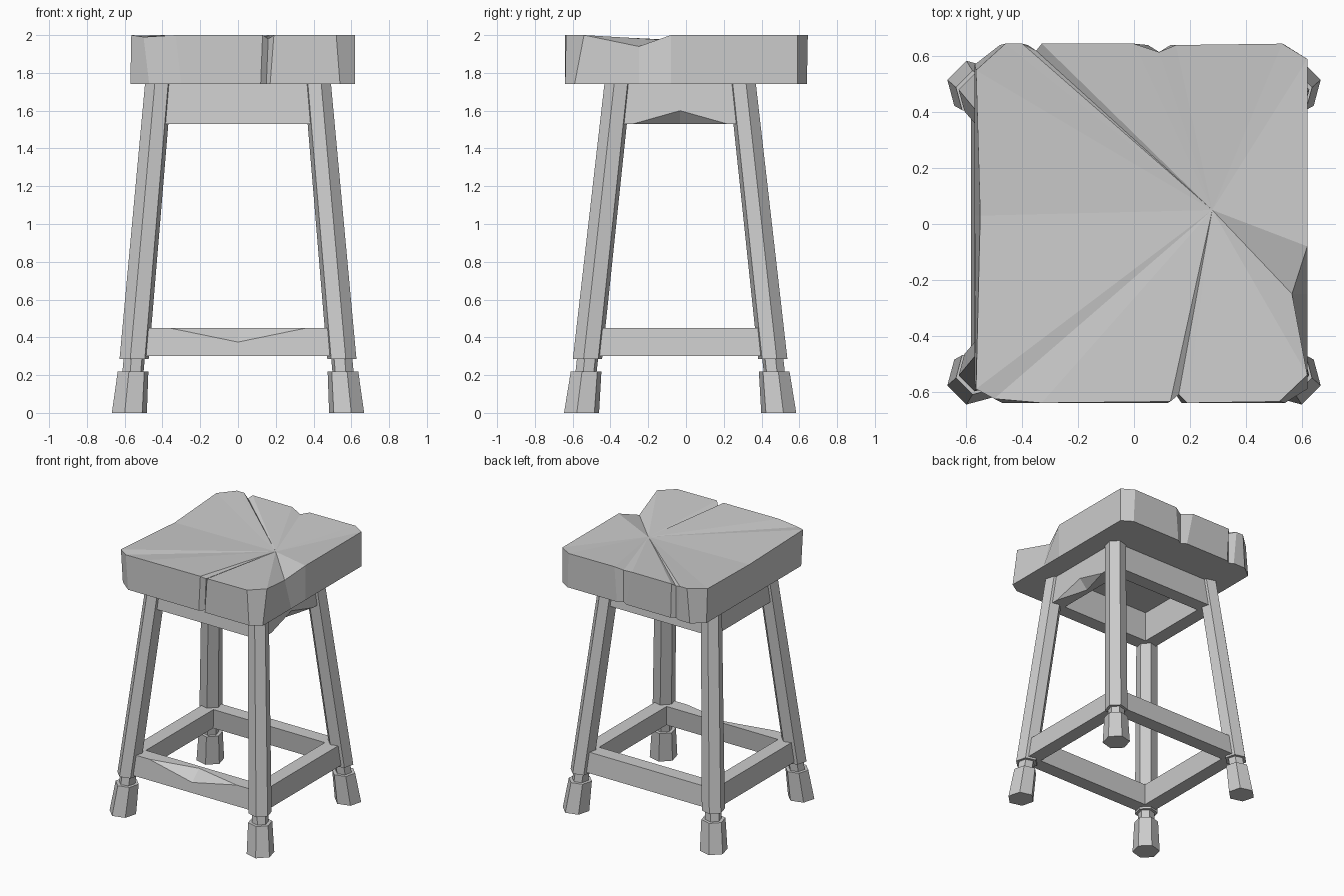
import bpy, bmesh, math
from mathutils import Vector

cube = bpy.data.objects.get("Cube")
if cube:
    bpy.data.objects.remove(cube, do_unlink=True)

grey = bpy.data.materials.new("grey wood")
grey.use_nodes = True
colour = (0.6, 0.6, 0.6, 1)
grey.diffuse_color = colour
grey.node_tree.nodes["Principled BSDF"].inputs["Base Color"].default_value = colour


def finish(bm, name):
    bmesh.ops.remove_doubles(bm, verts=bm.verts, dist=0.0005)
    bmesh.ops.recalc_face_normals(bm, faces=bm.faces)
    mesh = bpy.data.meshes.new(name)
    bm.to_mesh(mesh)
    bm.free()
    mesh.materials.append(grey)
    obj = bpy.data.objects.new(name, mesh)
    bpy.context.collection.objects.link(obj)
    return obj


def loft(name, rings):
    """Bridge equal-length closed rings and cap both ends."""
    bm = bmesh.new()
    rows = [[bm.verts.new(p) for p in ring] for ring in rings]
    n = len(rows[0])
    for low, high in zip(rows, rows[1:]):
        for i in range(n):
            j = (i + 1) % n
            bm.faces.new((low[i], low[j], high[j], high[i]))
    bm.faces.new(rows[0][::-1])
    bm.faces.new(rows[-1])
    return finish(bm, name)


def axis_point(sx, sy, z, out=0.0):
    """Point on a splayed leg axis, optionally shifted outward on both axes."""
    return Vector((sx * (0.575 - 0.088 * z + out),
                   sy * (0.522 - 0.11 * z + out) - 0.031, z))


def hexagon(sx, sy, z, radius):
    centre = axis_point(sx, sy, z)
    start = math.atan2(sy, sx) + math.pi / 6
    return [centre + radius * Vector((math.cos(start + k * math.pi / 3),
                                      math.sin(start + k * math.pi / 3), 0))
            for k in range(6)]


# Legs with narrow ankles and block feet
for sy, end in ((-1, "front"), (1, "back")):
    for sx, side in ((1, "left"), (-1, "right")):
        for part, low, r_low, high, r_high in (("leg", 0.285, 0.08, 1.75, 0.073),
                                               ("ankle", 0.2, 0.058, 0.3, 0.058),
                                               ("foot", 0, 0.096, 0.22, 0.084)):
            loft(f"{end}_{side}_{part}",
                 [hexagon(sx, sy, low, r_low), hexagon(sx, sy, high, r_high)])


def rail(name, a, b, low, high, top_chip=0.0, bottom_chip=0.0):
    """Mitred rail between two leg corners, optionally chipped on an outer edge."""
    outer, inner = 0.035, -0.07

    def corner(t, z, out):
        return axis_point(*a, z, out).lerp(axis_point(*b, z, out), t)

    rings = []
    for t in (0, 0.18, 0.5, 0.82, 1):
        up, down = (top_chip, bottom_chip) if t == 0.5 else (0, 0)
        rings.append([corner(t, low, inner), corner(t, low, outer - down),
                      corner(t, low + down, outer), corner(t, high - up, outer),
                      corner(t, high, outer - up), corner(t, high, inner)])
    loft(name, rings)


# Stretchers near the floor and aprons below the seat
sides = {"front": ((-1, -1), (1, -1)), "left": ((1, -1), (1, 1)),
         "back": ((1, 1), (-1, 1)), "right": ((-1, 1), (-1, -1))}
for side, (a, b) in sides.items():
    rail(side + "_stretcher", a, b, 0.3, 0.45, top_chip=0.075 if side == "front" else 0)
    rail(side + "_apron", a, b, 1.53, 1.75, bottom_chip=0.07 if side == "left" else 0)

# Seat slab: bottom x, y then top x, y, z, with worn corners and split edges
outline = (
    (-.57, -.56, -.565, -.59, 2), (-.47, -.64, -.5, -.625, 1.99),
    (-.3, -.64, -.33, -.64, 2), (.12, -.64, .13, -.635, 2),
    (.15, -.61, .16, -.61, 1.98), (.17, -.64, .19, -.64, 2),
    (.54, -.64, .52, -.635, 2), (.62, -.59, .62, -.54, 2),
    (.62, -.25, .565, -.25, 1.94), (.62, -.08, .62, -.08, 2),
    (.62, .59, .62, .59, 2), (.54, .64, .53, .645, 2),
    (.13, .64, .15, .64, 2), (.09, .615, .09, .615, 1.98),
    (.05, .64, 0, .645, 2), (-.32, .64, -.33, .645, 2),
    (-.35, .62, -.35, .62, 1.98), (-.38, .64, -.4, .645, 2),
    (-.48, .64, -.46, .645, 2), (-.57, .57, -.565, .55, 1.99),
    (-.57, .03, -.55, .03, 1.97))
bm = bmesh.new()
base = [bm.verts.new((p[0], p[1], 1.74)) for p in outline]
rim = [bm.verts.new(p[2:]) for p in outline]
dip = bm.verts.new((0.28, 0.05, 1.965))
for i in range(len(outline)):
    j = (i + 1) % len(outline)
    bm.faces.new((base[i], base[j], rim[j], rim[i]))
    bm.faces.new((rim[i], rim[j], dip))
bm.faces.new(base[::-1])
finish(bm, "seat")
